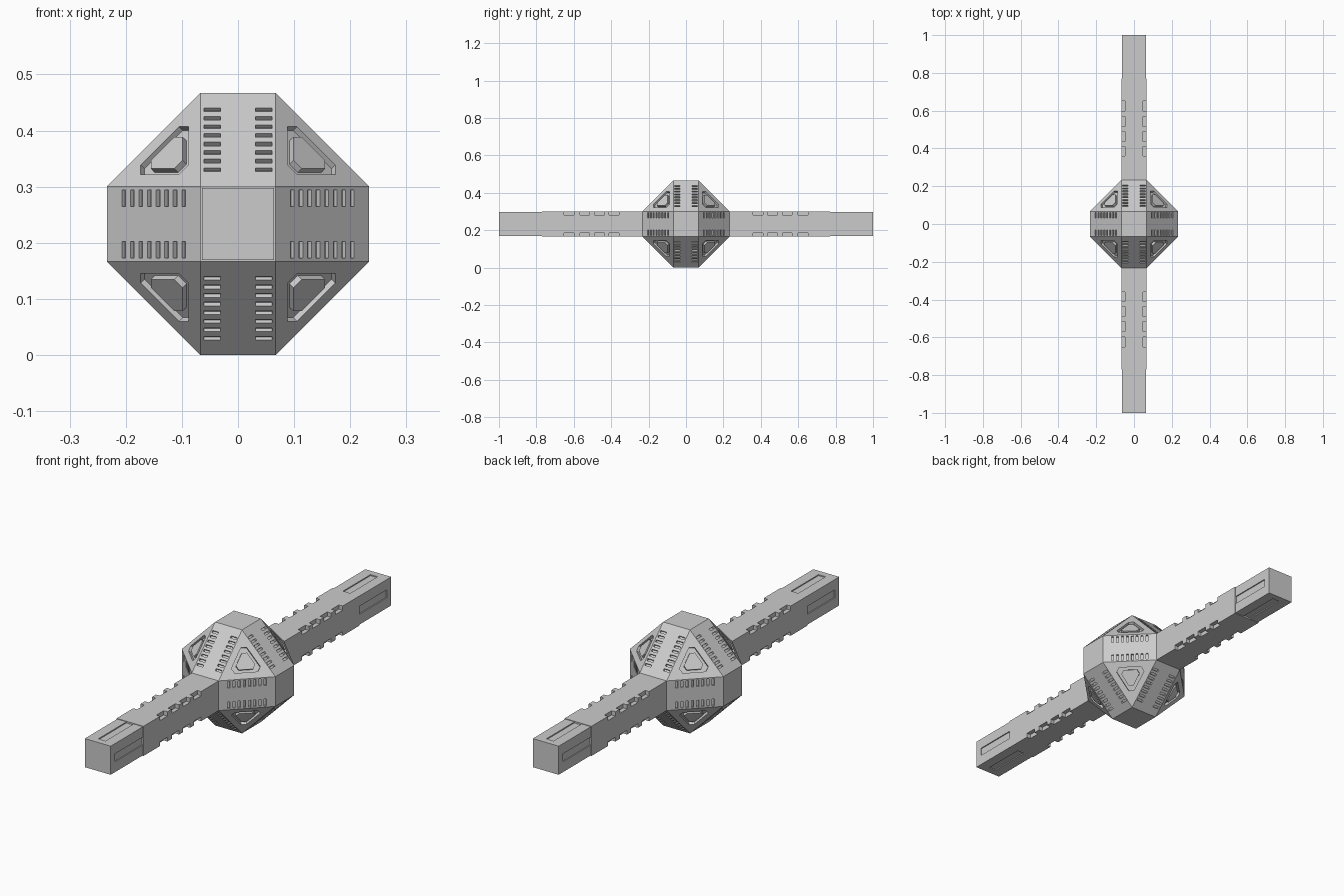
import bpy, bmesh
from itertools import product, combinations
from mathutils import Vector, Matrix

if "Cube" in bpy.data.objects:
    bpy.data.objects.remove(bpy.data.objects["Cube"])

A, B = 0.067, 0.2335          # half width of square faces, half height of core
CZ = B                        # height of the centre line
AX = [Vector((1, 0, 0)), Vector((0, 1, 0)), Vector((0, 0, 1))]


def make(name, bm, z=CZ):
    bmesh.ops.recalc_face_normals(bm, faces=bm.faces[:])
    me = bpy.data.meshes.new(name)
    bm.to_mesh(me)
    bm.free()
    ob = bpy.data.objects.new(name, me)
    ob.location.z = z
    bpy.context.collection.objects.link(ob)
    return ob


def add_box(bm, center, size, axes=AX):
    rot = Matrix(axes).transposed().to_4x4()
    m = Matrix.Translation(center) @ rot @ Matrix.Diagonal((*size, 1))
    bmesh.ops.create_cube(bm, size=1, matrix=m)


def add_prism(bm, pts, low, high):
    bot = [bm.verts.new(p + low) for p in pts]
    top = [bm.verts.new(p + high) for p in pts]
    bm.faces.new(bot)
    bm.faces.new(top)
    n = len(pts)
    for i in range(n):
        bm.faces.new((bot[i], bot[(i + 1) % n], top[(i + 1) % n], top[i]))


def carve(ob, cutter):
    cutter.hide_render = True
    bpy.context.view_layer.update()
    mod = ob.modifiers.new("carve", 'BOOLEAN')
    mod.operation, mod.solver, mod.object = 'DIFFERENCE', 'EXACT', cutter
    bpy.context.view_layer.objects.active = ob
    bpy.ops.object.modifier_apply(modifier=mod.name)
    bpy.data.objects.remove(cutter, do_unlink=True)


def cut_triangle(tri, p, q):
    # six points of a triangle with clipped corners, in barycentric weights
    r = 1 - p - q
    out = []
    for i in range(3):
        a, b, c = tri[i], tri[(i + 1) % 3], tri[(i + 2) % 3]
        out += [a * p + b * q + c * r, a * p + b * r + c * q]
    return out


# Core: expanded cube with squares, rectangles and triangles
bm = bmesh.new()
for s in product((-1, 1), repeat=3):
    for k in range(3):
        bm.verts.new([s[i] * (B if i == k else A) for i in range(3)])
bmesh.ops.convex_hull(bm, input=bm.verts[:])
bmesh.ops.dissolve_limit(bm, angle_limit=0.02, verts=bm.verts[:], edges=bm.edges[:])
core = make("core", bm)

# Vent slots: two rows of eight on each rectangle
cut = bmesh.new()
for i, j in combinations(range(3), 2):
    k = 3 - i - j
    for si, sj in product((-1, 1), repeat=2):
        n = (AX[i] * si + AX[j] * sj).normalized()
        u = (AX[i] * si - AX[j] * sj).normalized()
        mid = n * ((A + B) / 2 ** 0.5)
        v = n.cross(u)
        for side, m in product((-1, 1), range(8)):
            pos = mid + AX[k] * (side * 0.046) + u * ((m - 3.5) * 0.0216)
            add_box(cut, pos, (0.0095, 0.03, 0.016), (u, v, n))

# Triangular recesses with a flush raised island
isl = bmesh.new()
for s in product((-1, 1), repeat=3):
    n = Vector(s).normalized()
    tri = [Vector([s[i] * (B if i == k else A) for i in range(3)]) for k in range(3)]
    add_prism(cut, cut_triangle(tri, 0.64, 0.13), n * -0.012, n * 0.01)
    add_prism(isl, cut_triangle(tri, 0.53, 0.19), n * -0.02, n * 0.0)
carve(core, make("core_cutter", cut))
make("triangle_islands", isl)

# Arms: notched beam and a slightly slimmer end block with long grooves
for sy, label in ((-1, "front"), (1, "back")):
    bm = bmesh.new()
    add_box(bm, (0, sy * 0.485, 0), (2 * A, 0.57, 2 * A))
    beam = make(label + "_beam", bm)
    cut = bmesh.new()
    for y, sx, sz in product((0.385, 0.463, 0.542, 0.625), (-1, 1), (-1, 1)):
        add_box(cut, (sx * A, sy * y, sz * A), (0.038, 0.052, 0.038))
    carve(beam, make("notch_cutter", cut))

    bm = bmesh.new()
    add_box(bm, (0, sy * 0.88, 0), (0.129, 0.24, 0.129))
    end = make(label + "_end_block", bm)
    cut = bmesh.new()
    for s in (-1, 1):
        add_box(cut, (s * 0.0645, sy * 0.868, 0), (0.01, 0.204, 0.036))
        add_box(cut, (0, sy * 0.868, s * 0.0645), (0.036, 0.204, 0.01))
    carve(end, make("groove_cutter", cut))
